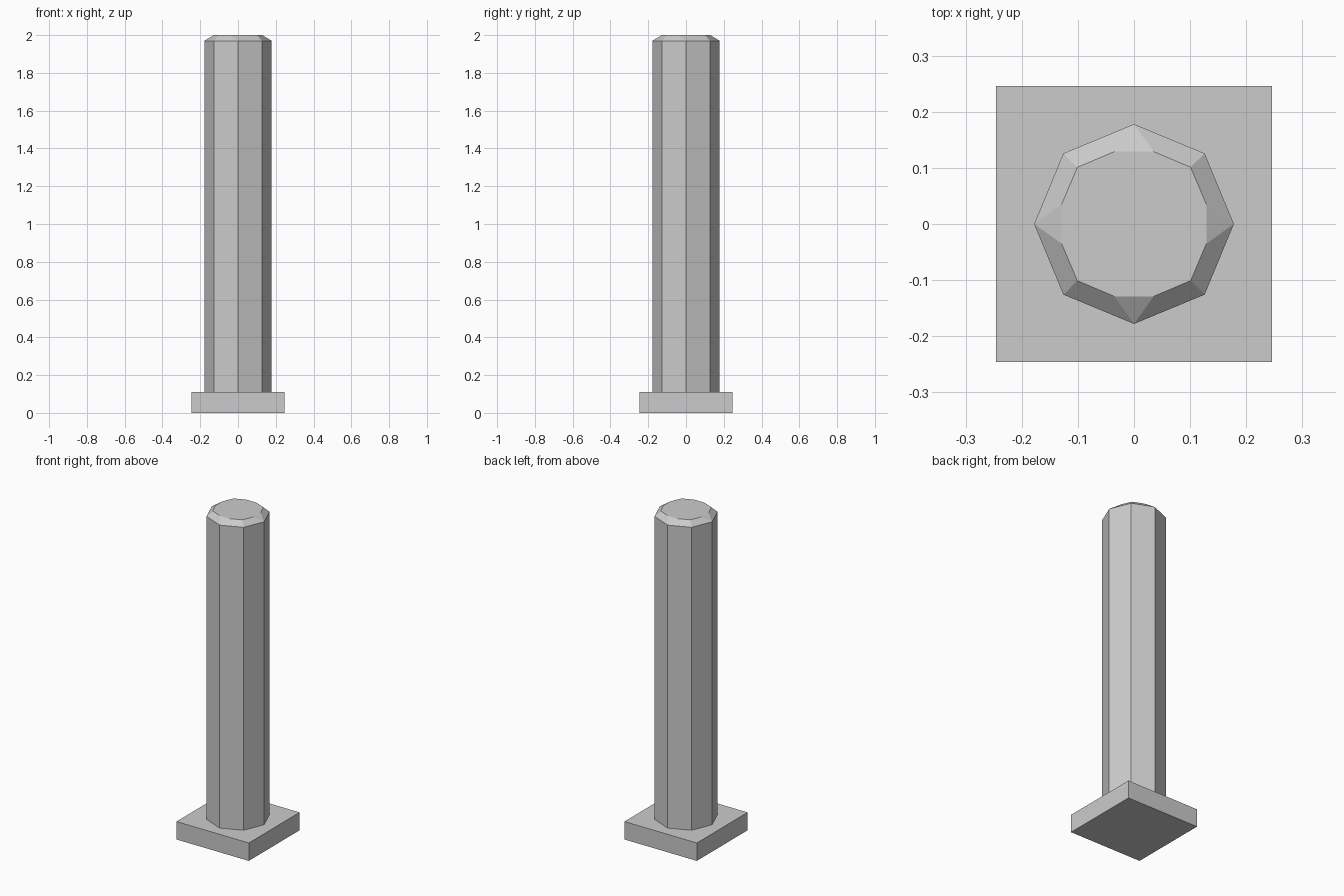
import bpy
import bmesh
from math import pi, cos, sin
from mathutils import Matrix, Vector

cube = bpy.data.objects.get("Cube")
if cube:
    bpy.data.objects.remove(cube, do_unlink=True)

BASE_HALF, BASE_TOP = 0.246, 0.11
RADIUS, RIM, TOP = 0.178, 1.97, 2.0

stone = bpy.data.materials.new("grey stone")
stone.use_nodes = True
colour = (0.6, 0.6, 0.6, 1)
stone.diffuse_color = colour
stone.node_tree.nodes["Principled BSDF"].inputs["Base Color"].default_value = colour


def finish(name, bm):
    bmesh.ops.recalc_face_normals(bm, faces=bm.faces)
    mesh = bpy.data.meshes.new(name)
    bm.to_mesh(mesh)
    bm.free()
    mesh.materials.append(stone)
    obj = bpy.data.objects.new(name, mesh)
    bpy.context.collection.objects.link(obj)
    return obj


# Square base slab
bm = bmesh.new()
bmesh.ops.create_cube(bm, size=1, matrix=Matrix.Translation((0, 0, BASE_TOP / 2))
                      @ Matrix.Diagonal((2 * BASE_HALF, 2 * BASE_HALF, BASE_TOP, 1)))
finish("base_slab", bm)

# Octagonal shaft, its corners on the main axes
bm = bmesh.new()


def ring(z):
    return [bm.verts.new((RADIUS * cos(i * pi / 4), RADIUS * sin(i * pi / 4), z))
            for i in range(8)]


foot, rim = ring(BASE_TOP), ring(RIM)
for i in range(8):
    j = (i + 1) % 8
    bm.faces.new((foot[i], foot[j], rim[j], rim[i]))
bm.faces.new(foot)

# Twelve-sided cap: the chamfer cuts off the four axis corners
quarter = [Vector((0.129, -0.035, TOP)), Vector((0.129, 0.035, TOP)),
           Vector((0.101, 0.101, TOP))]
cap = [bm.verts.new(Matrix.Rotation(q * pi / 2, 3, 'Z') @ p)
       for q in range(4) for p in quarter]
for q in range(4):
    a, b, c, d = (cap[(3 * q + k) % 12] for k in range(4))
    axis, diagonal, following = (rim[(2 * q + k) % 8] for k in range(3))
    bm.faces.new((axis, b, a))
    bm.faces.new((axis, diagonal, c, b))
    bm.faces.new((diagonal, following, d, c))
bm.faces.new(cap)
finish("octagonal_shaft", bm)
